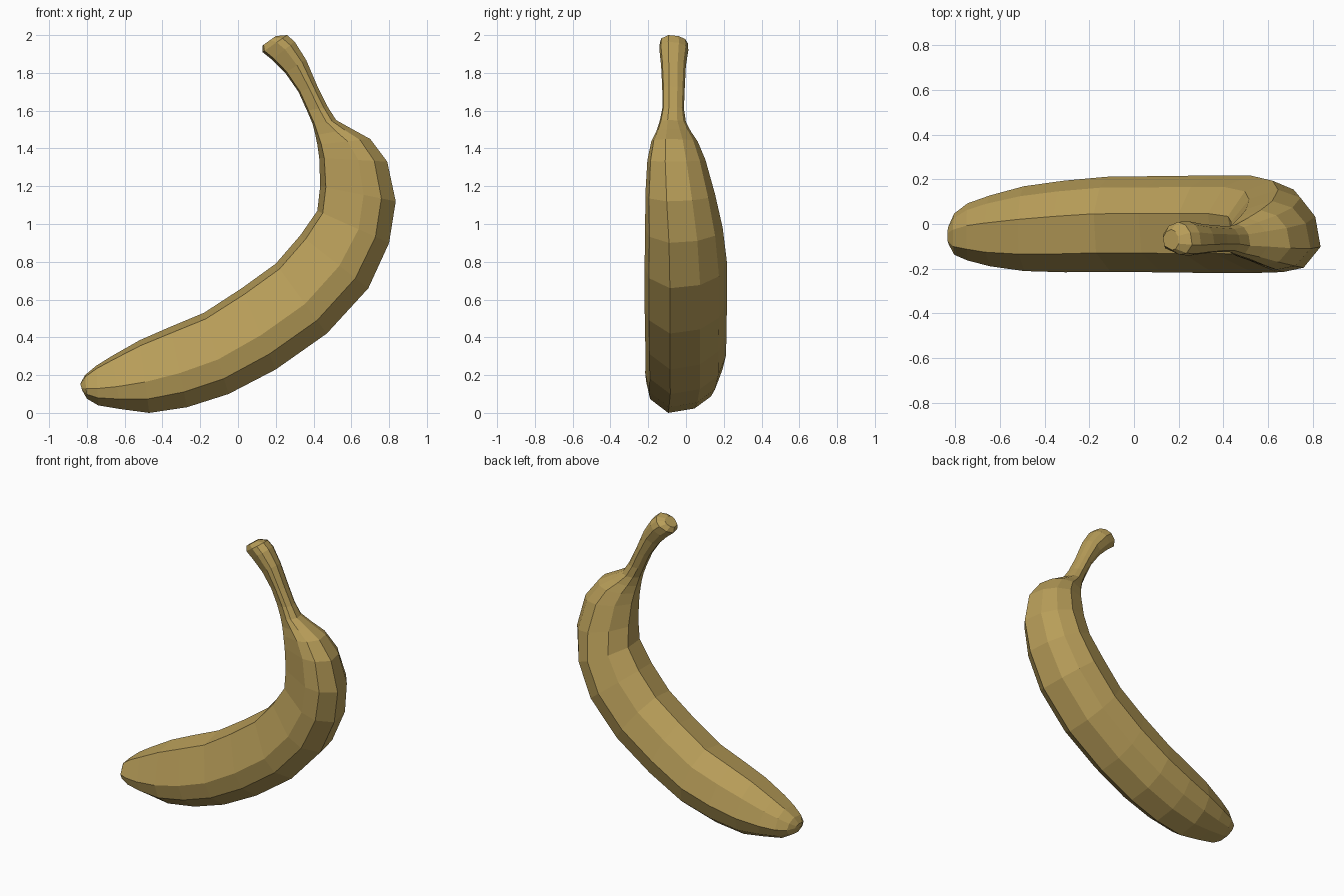
import bpy, bmesh
from mathutils import Vector

# Cross-section: u runs from inner (-1) to outer (+1) curve, v is sideways (y)
SECTION = [(1, -.4), (.62, -.92), (.15, -1.03), (-.85, -.62), (-1, .22),
           (-.6, .78), (.05, 1.02), (.55, .82), (.88, .35)]

# Stations: outer x, z, inner x, z, y centre, half width
STATIONS = [
    (-.825, .12, -.835, .155, -.05, .04),
    (-.80, .075, -.81, .20, -.045, .09),
    (-.74, .04, -.75, .25, -.035, .125),
    (-.62, .02, -.67, .30, -.03, .155),
    (-.47, .00, -.52, .385, -.02, .185),
    (-.27, .03, -.36, .455, -.01, .20),
    (-.05, .10, -.18, .53, 0, .208),
    (.20, .23, .02, .66, 0, .21),
    (.47, .42, .20, .79, 0, .213),
    (.69, .66, .33, .94, 0, .213),
    (.80, .90, .42, 1.07, -.01, .20),
    (.835, 1.12, .435, 1.20, -.03, .18),
    (.79, 1.33, .43, 1.35, -.05, .15),
    (.70, 1.45, .42, 1.42, -.06, .12),
    (.60, 1.505, .41, 1.47, -.065, .09),
    (.52, 1.55, .395, 1.53, -.07, .068),
    (.475, 1.62, .365, 1.60, -.068, .056),
    (.42, 1.73, .32, 1.70, -.066, .058),
    (.36, 1.87, .25, 1.80, -.066, .064),
    (.30, 1.965, .18, 1.87, -.064, .075),
    (.26, 2.0, .13, 1.91, -.064, .072),
    (.20, 1.995, .13, 1.945, -.07, .045),
]

# Banana body and stem, lofted through the stations
bm = bmesh.new()
rings = []
for ox, oz, ix, iz, yc, h in STATIONS:
    outer, inner = Vector((ox, yc, oz)), Vector((ix, yc, iz))
    mid, half = (outer + inner) / 2, (outer - inner) / 2
    rings.append([bm.verts.new(mid + half * u + Vector((0, h * v, 0)))
                  for u, v in SECTION])
n = len(SECTION)
for a, b in zip(rings, rings[1:]):
    for i in range(n):
        j = (i + 1) % n
        bm.faces.new((a[i], a[j], b[j], b[i]))
bm.faces.new(rings[0])
bm.faces.new(rings[-1])
bmesh.ops.recalc_face_normals(bm, faces=bm.faces)

mesh = bpy.data.meshes.new("banana")
bm.to_mesh(mesh)
bm.free()
banana = bpy.data.objects.new("banana", mesh)
bpy.context.collection.objects.link(banana)

# Ochre peel
peel = bpy.data.materials.new("peel")
peel.diffuse_color = (.48, .34, .1, 1)
mesh.materials.append(peel)
